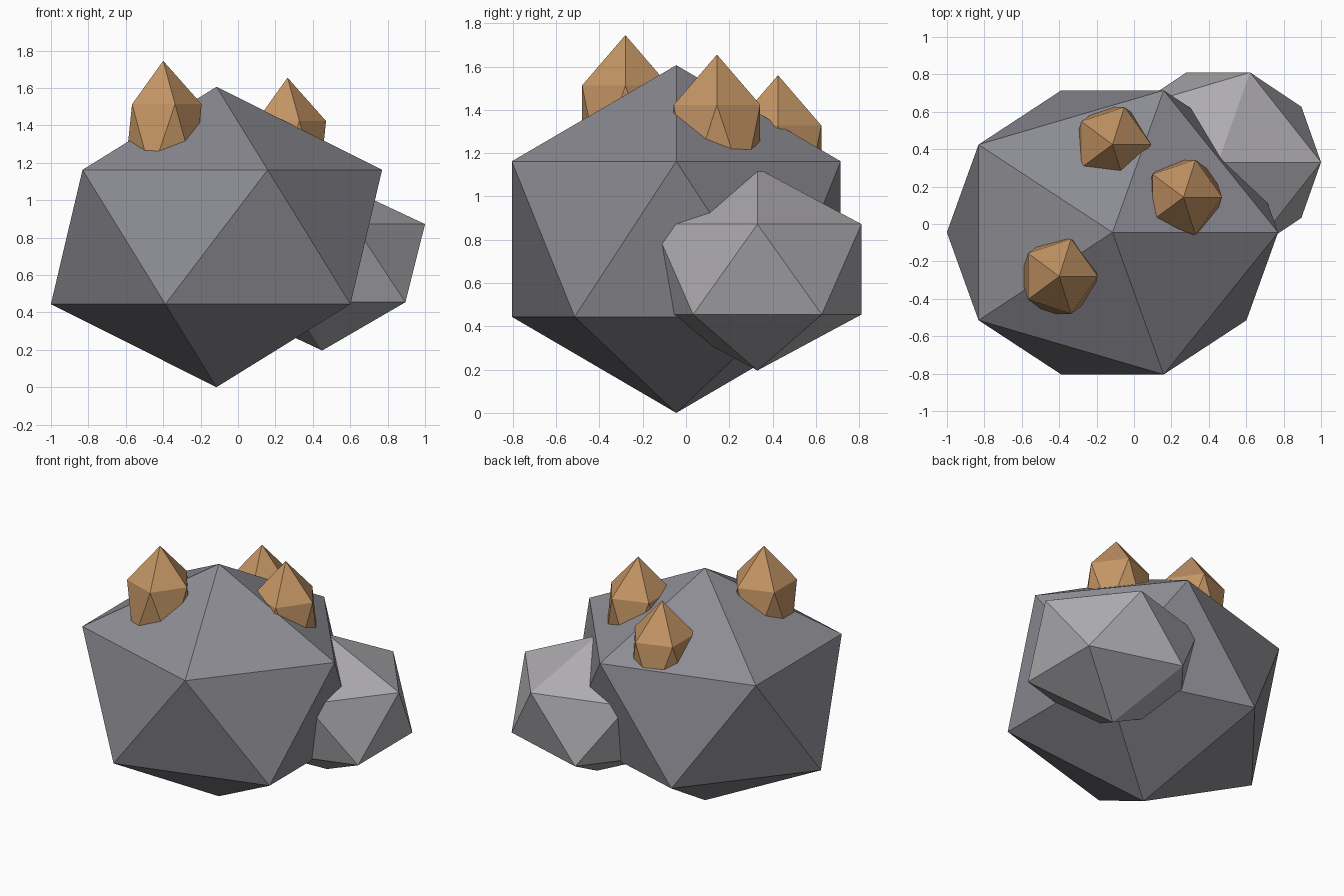
import bpy

if "Cube" in bpy.data.objects:
    bpy.data.objects.remove(bpy.data.objects["Cube"])


def material(name, color):
    mat = bpy.data.materials.new(name)
    mat.diffuse_color = color
    mat.use_nodes = True
    mat.node_tree.nodes["Principled BSDF"].inputs["Base Color"].default_value = mat.diffuse_color
    return mat


def stone(name, center, size, mat):
    # Flat-faced 20-sided stone stretched to its three radii
    bpy.ops.mesh.primitive_ico_sphere_add(subdivisions=1, radius=1, location=center)
    obj = bpy.context.object
    obj.name = name
    obj.scale = size
    bpy.ops.object.transform_apply(location=False, rotation=False, scale=True)
    obj.data.materials.append(mat)
    return obj


dark_grey = material("dark_stone", (0.26, 0.26, 0.29, 1))
light_grey = material("light_stone", (0.42, 0.41, 0.43, 1))
copper = material("copper_ore", (0.55, 0.30, 0.13, 1))

# Large boulder and the smaller one leaning into its back right
stone("main_rock", (-0.115, -0.045, 0.803), (0.99, 0.893, 0.803), dark_grey)
stone("side_rock", (0.45, 0.33, 0.663), (0.615, 0.565, 0.467), light_grey)

# Ore nuggets half sunk into the top of the boulder, placed by their tips
NUGGET = (0.23, 0.235, 0.42)
tips = [(-0.40, -0.28, 1.745), (0.265, 0.143, 1.655), (-0.115, 0.425, 1.56)]
for i, (x, y, z) in enumerate(tips, 1):
    stone(f"ore_nugget_{i}", (x, y, z - NUGGET[2]), NUGGET, copper)
